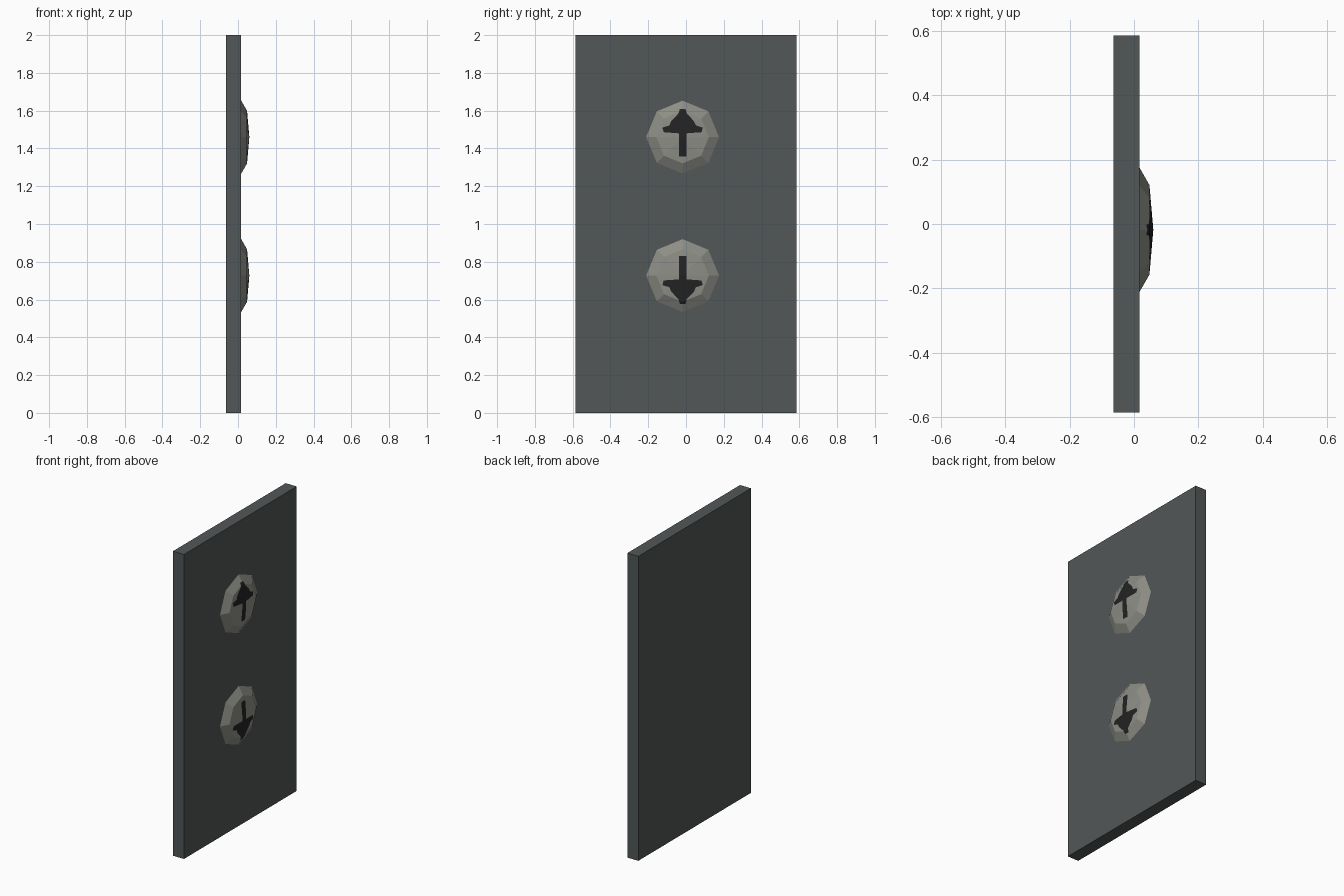
import bpy, bmesh, math
from mathutils import Vector

if "Cube" in bpy.data.objects:
    bpy.data.objects.remove(bpy.data.objects["Cube"])

FACE_X = 0.017      # front plane of the panel
BUTTON_Y = -0.018


def material(name, rgb):
    m = bpy.data.materials.new(name)
    m.diffuse_color = (*rgb, 1)
    m.use_nodes = True
    m.node_tree.nodes["Principled BSDF"].inputs["Base Color"].default_value = m.diffuse_color
    return m


panel_grey = material("panel grey", (0.085, 0.095, 0.095))
button_grey = material("button light grey", (0.27, 0.27, 0.24))
arrow_black = material("arrow black", (0.017, 0.017, 0.017))


def finish(bm, name, mats):
    me = bpy.data.meshes.new(name)
    bm.to_mesh(me)
    bm.free()
    for m in mats:
        me.materials.append(m)
    ob = bpy.data.objects.new(name, me)
    bpy.context.collection.objects.link(ob)
    return ob


# Wall panel
bm = bmesh.new()
bmesh.ops.create_cube(bm, size=1)
for v in bm.verts:
    v.co = Vector((v.co.x * 0.08 - 0.023, v.co.y * 1.17, v.co.z * 2 + 1))
finish(bm, "wall_panel", [panel_grey])

# Right half of the arrow outline: (offset in y, offset in z)
HALF = [(0.015, 0.15), (0.022, 0.125), (0.06, 0.085), (0.07, 0.062),
        (0.107, 0.05), (0.1, 0.026), (0.02, 0.02), (0.02, -0.103)]
OUTLINE = HALF + [(-y, z) for y, z in reversed(HALF)]


def inside(y, z, poly):
    hit = False
    for (y1, z1), (y2, z2) in zip(poly, poly[1:] + poly[:1]):
        if (z1 > z) != (z2 > z) and y < (y2 - y1) * (z - z1) / (z2 - z1) + y1:
            hit = not hit
    return hit


def button(name, z0, direction):
    # Flattened eight-sided half dome
    bm = bmesh.new()
    rings = []
    for r, h in ((0.193, 0.0), (0.139, 0.031)):
        rings.append([bm.verts.new((h, r * math.cos(i * math.pi / 4),
                                    r * math.sin(i * math.pi / 4))) for i in range(8)])
    pole = bm.verts.new((0.043, 0, 0))
    for i in range(8):
        j = (i + 1) % 8
        bm.faces.new((rings[0][i], rings[0][j], rings[1][j], rings[1][i]))
        bm.faces.new((rings[1][i], rings[1][j], pole))
    # Cut the arrow outline into the dome and colour the faces inside it
    poly = [(y, z * direction) for y, z in OUTLINE]
    for (y1, z1), (y2, z2) in zip(poly, poly[1:] + poly[:1]):
        bmesh.ops.bisect_plane(bm, geom=bm.verts[:] + bm.edges[:] + bm.faces[:],
                               dist=1e-5, plane_co=(0, y1, z1),
                               plane_no=(0, z2 - z1, y1 - y2))
    for f in bm.faces:
        c = f.calc_center_median()
        f.material_index = int(inside(c.y, c.z, poly))
    bmesh.ops.translate(bm, verts=bm.verts[:], vec=(FACE_X, BUTTON_Y, z0))
    finish(bm, name, [button_grey, arrow_black])


button("up_button", 1.46, 1)
button("down_button", 0.727, -1)
